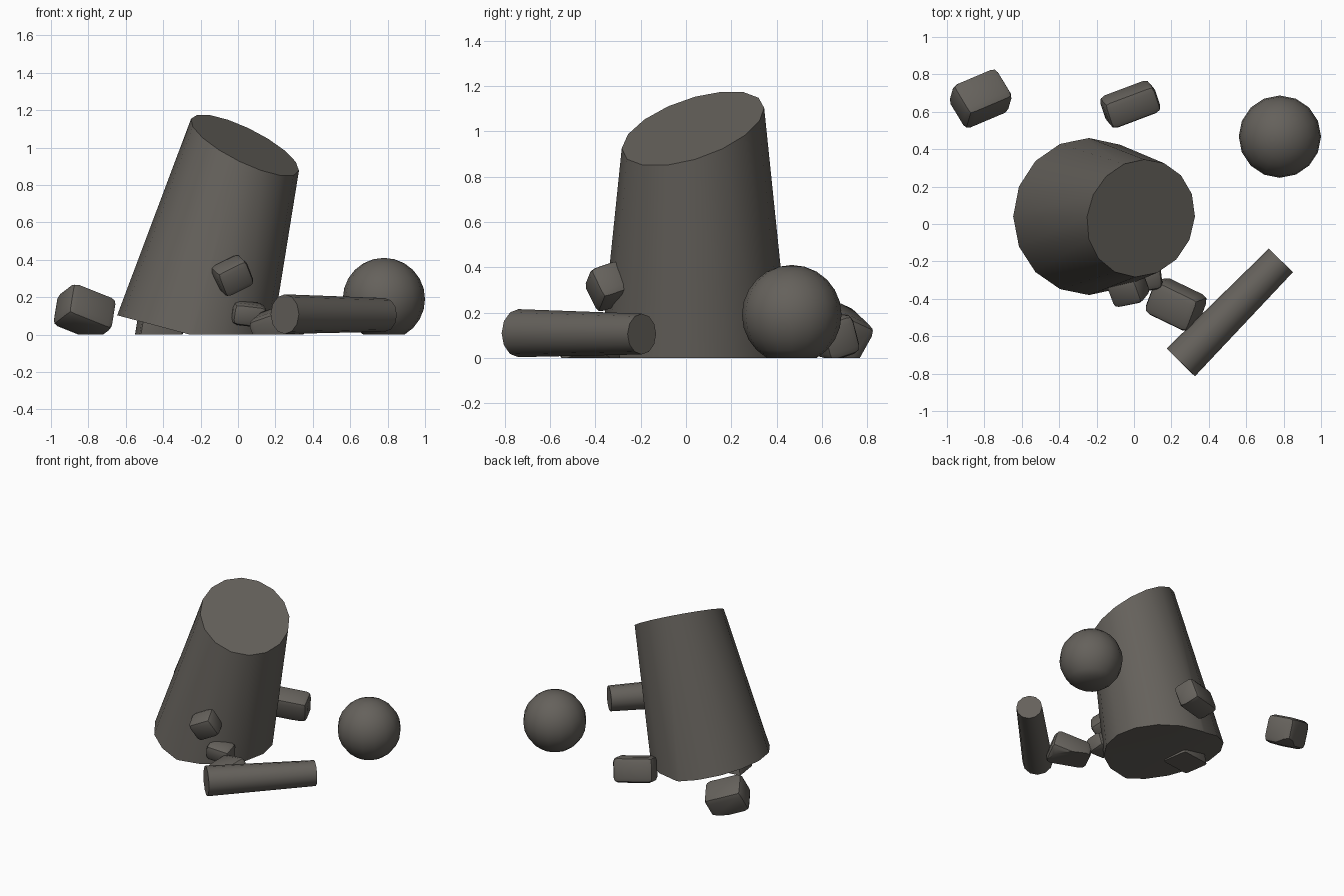
import bpy, bmesh
from math import radians
from mathutils import Matrix, Vector, Euler

cube = bpy.data.objects.get("Cube")
if cube:
    bpy.data.objects.remove(cube, do_unlink=True)

# Single stone colour
COLOR = (0.13, 0.12, 0.106, 1.0)
stone = bpy.data.materials.new("dark_stone")
stone.use_nodes = True
stone.diffuse_color = COLOR
bsdf = next(n for n in stone.node_tree.nodes if n.type == 'BSDF_PRINCIPLED')
bsdf.inputs["Base Color"].default_value = COLOR
bsdf.inputs["Roughness"].default_value = 0.9


def cut(bm, point, normal):
    """Remove everything on the normal's side of a plane and cap the opening."""
    bmesh.ops.bisect_plane(bm, geom=bm.verts[:] + bm.edges[:] + bm.faces[:], dist=1e-5,
                           plane_co=point, plane_no=normal, clear_outer=True)
    rim = [e for e in bm.edges if e.is_boundary]
    if rim:
        bmesh.ops.edgeloop_fill(bm, edges=rim)


def finish(name, bm):
    """Sink the part flat into the ground and turn it into an object."""
    cut(bm, (0, 0, 0), (0, 0, -1))
    bmesh.ops.recalc_face_normals(bm, faces=bm.faces[:])
    mesh = bpy.data.meshes.new(name)
    bm.to_mesh(mesh)
    bm.free()
    mesh.materials.append(stone)
    mesh.shade_smooth()
    mesh.set_sharp_from_angle(angle=radians(40))
    obj = bpy.data.objects.new(name, mesh)
    bpy.context.collection.objects.link(obj)


def place(loc, rot):
    return Matrix.Translation(loc) @ Euler(rot).to_matrix().to_4x4()


def tapered(bm, r1, r2, length, sides, matrix):
    """Tapered cylinder whose base centre sits at the matrix origin."""
    bmesh.ops.create_cone(bm, cap_ends=True, segments=sides, radius1=r1, radius2=r2, depth=length,
                          matrix=matrix @ Matrix.Translation((0, 0, length / 2)))


# Leaning column stump, broken off along a sloping plane
bm = bmesh.new()
tapered(bm, 0.42, 0.285, 1.35, 16, place((-0.24, 0.04, -0.005), (0, 0.26, 0)))
cut(bm, (0.02, 0.03, 1.02), Vector((0.48, -0.32, 1)).normalized())
finish("column_stump", bm)

# Fallen shaft lying on the ground
bm = bmesh.new()
start, end = Vector((0.25, -0.74, 0.109)), Vector((0.785, -0.195, 0.105))
turn = (end - start).to_track_quat('Z', 'Y').to_matrix().to_4x4()
tapered(bm, 0.106, 0.09, (end - start).length, 12, Matrix.Translation(start) @ turn)
finish("fallen_shaft", bm)

# Round boulder
bm = bmesh.new()
bmesh.ops.create_uvsphere(bm, u_segments=16, v_segments=12, radius=0.22,
                          matrix=Matrix.Translation((0.78, 0.467, 0.19)))
finish("round_boulder", bm)

# Rubble blocks with worn edges: location, size, rotation, edge wear
blocks = {
    "rubble_back_right": ((-0.82, 0.67, 0.12), (0.28, 0.21, 0.20), (-0.4, 0.35, 0.4), 0.04),
    "rubble_back": ((-0.02, 0.64, 0.10), (0.29, 0.16, 0.18), (0.3, 0.1, 0.36), 0.035),
    "rubble_front": ((0.225, -0.43, 0.05), (0.28, 0.20, 0.18), (0.3, -0.3, -0.45), 0.04),
    "rubble_on_column": ((-0.03, -0.345, 0.315), (0.18, 0.15, 0.16), (0.35, -0.45, 0.2), 0.033),
    "rubble_at_foot": ((0.055, -0.285, 0.11), (0.18, 0.14, 0.12), (0.2, 0.12, 0.15), 0.033),
    "rubble_under_column": ((-0.42, 0.05, 0.02), (0.23, 0.20, 0.20), (0.1, 0.15, 0.15), 0.02),
}
for name, (loc, size, rot, wear) in blocks.items():
    bm = bmesh.new()
    bmesh.ops.create_cube(bm, size=1, matrix=Matrix.Diagonal((*size, 1)))
    bmesh.ops.bevel(bm, geom=bm.edges[:], offset=wear, offset_type='OFFSET',
                    segments=2, profile=0.5, affect='EDGES')
    bmesh.ops.transform(bm, matrix=place(loc, rot), verts=bm.verts[:])
    finish(name, bm)
